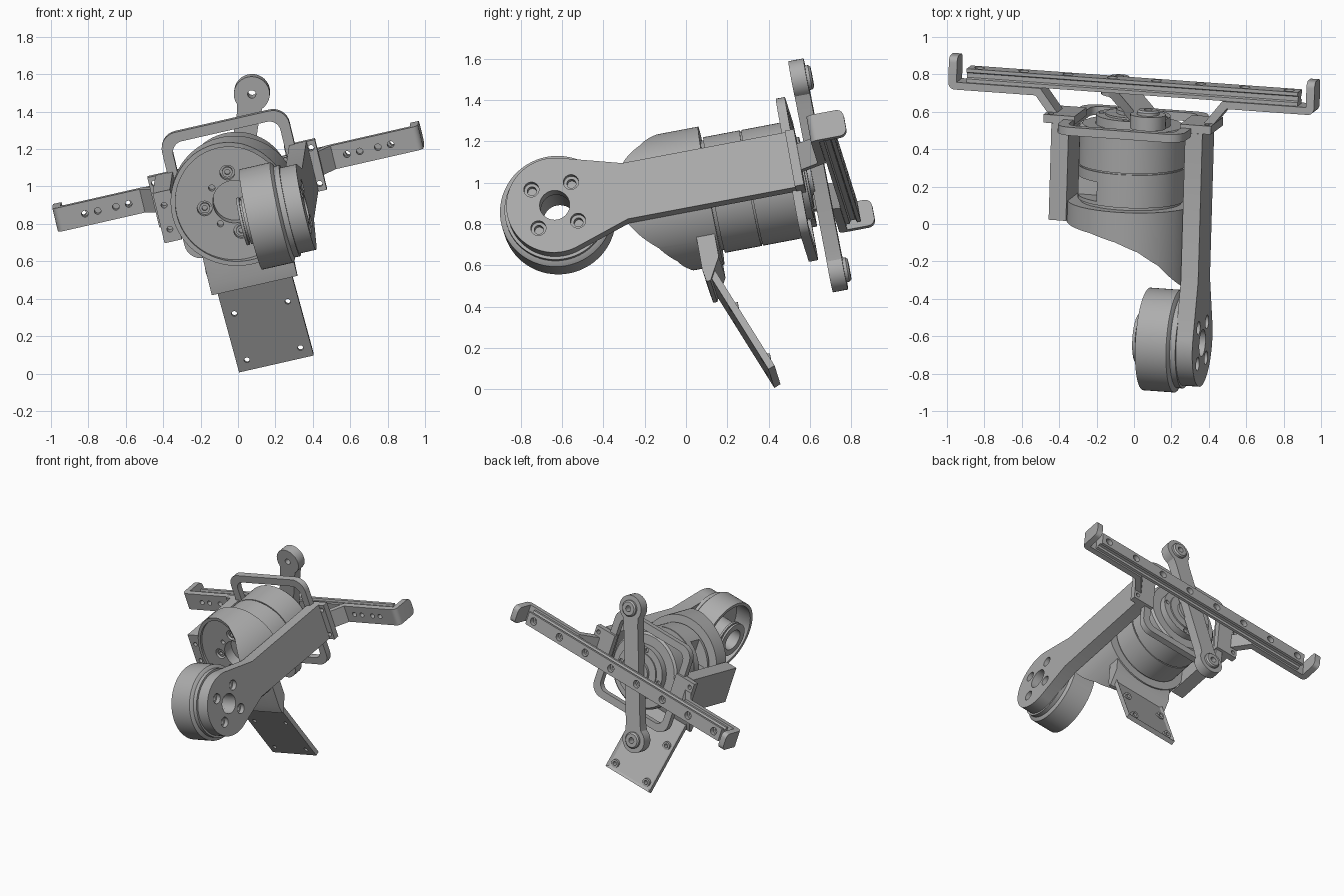
import bpy, bmesh
from math import sin, cos, pi, radians
from mathutils import Vector, Matrix

if "Cube" in bpy.data.objects:
    bpy.data.objects.remove(bpy.data.objects["Cube"])

# Tilted frame of the whole assembly: a = across, b = motor axis, c = up
u = Vector((.972, -.07, .221)).normalized()
v = Vector((.03, .982, .186))
v = (v - u * v.dot(u)).normalized()
w = u.cross(v)
FRAME = Matrix.Translation((-.017, .122, .937)) @ Matrix((u, v, w)).transposed().to_4x4()

grey = bpy.data.materials.new("plain grey")
grey.use_nodes = True
COLOR = (.42, .42, .42, 1)
grey.diffuse_color = COLOR
grey.node_tree.nodes["Principled BSDF"].inputs["Base Color"].default_value = COLOR
parts = []


def place(axis, p, q, t):
    return {"a": (t, p, q), "b": (p, t, q), "c": (p, q, t)}[axis]


def finish(name, bm):
    bmesh.ops.remove_doubles(bm, verts=bm.verts, dist=1e-5)
    bmesh.ops.recalc_face_normals(bm, faces=bm.faces)
    mesh = bpy.data.meshes.new(name)
    bm.to_mesh(mesh)
    bm.free()
    mesh.materials.append(grey)
    obj = bpy.data.objects.new(name, mesh)
    bpy.context.collection.objects.link(obj)
    obj.matrix_world = FRAME
    parts.append(obj)
    return obj


def prism(name, pts, axis, lo, hi, edit=None):
    """Extrude a closed outline along an axis."""
    bm = bmesh.new()
    ends = [[bm.verts.new(place(axis, p, q, t)) for p, q in pts] for t in (lo, hi)]
    n = len(pts)
    bm.faces.new(ends[0])
    bm.faces.new(ends[1])
    for i in range(n):
        j = (i + 1) % n
        bm.faces.new((ends[0][i], ends[0][j], ends[1][j], ends[1][i]))
    if edit:
        edit(bm)
    return finish(name, bm)


def lathe(name, profile, axis, centre=(0, 0), n=64):
    """Turn a closed (radius, position) outline about an axis."""
    bm = bmesh.new()
    rings = []
    for k in range(n):
        s, c = sin(2 * pi * k / n), cos(2 * pi * k / n)
        rings.append([bm.verts.new(place(axis, centre[0] + r * c, centre[1] + r * s, t))
                      for r, t in profile])
    m = len(profile)
    for k in range(n):
        A, B = rings[k], rings[(k + 1) % n]
        for i in range(m):
            j = (i + 1) % m
            if profile[i][0] or profile[j][0]:
                loop = [A[i], A[j], B[j], B[i]]
                if not profile[i][0]:
                    loop = [A[i], A[j], B[j]]
                elif not profile[j][0]:
                    loop = [A[i], A[j], B[i]]
                bm.faces.new(loop)
    bmesh.ops.remove_doubles(bm, verts=bm.verts, dist=1e-5)
    return finish(name, bm)


def rod(name, r, axis, lo, hi, centre=(0, 0), n=20):
    return lathe(name, [(0, lo), (r, lo), (r, hi), (0, hi)], axis, centre, n)


def box(name, a, b, c):
    return prism(name, rect(a, b), "c", *c)


def rect(x, y):
    return [(x[0], y[0]), (x[1], y[0]), (x[1], y[1]), (x[0], y[1])]


def arc(cx, cy, r, start, end, n):
    return [(cx + r * cos(radians(start + (end - start) * i / n)),
             cy + r * sin(radians(start + (end - start) * i / n))) for i in range(n + 1)]


def rounded(h, r):
    return [p for i, (x, y) in enumerate(((1, 1), (-1, 1), (-1, -1), (1, -1)))
            for p in arc(x * (h - r), y * (h - r), r, 90 * i, 90 * i + 90, 8)]


def cut(obj, *cutters):
    """Subtract the cutters for good and delete them."""
    for k in cutters:
        k.hide_render = True
        mod = obj.modifiers.new("cut", "BOOLEAN")
        mod.object, mod.operation, mod.solver = k, "DIFFERENCE", "EXACT"
    bpy.context.view_layer.update()
    dg = bpy.context.evaluated_depsgraph_get()
    mesh = bpy.data.meshes.new_from_object(obj.evaluated_get(dg))
    obj.modifiers.clear()
    obj.data = mesh
    for k in cutters:
        parts.remove(k)
        bpy.data.objects.remove(k)


# Main shell: a cup with a sloping front rim
shell = lathe("motor_shell", [(0, 0), (.34, 0), (.34, -.5), (.315, -.5), (.315, -.1), (0, -.1)], "b", n=96)
slope = [(-.5, -.7), (-.5, -.11), (-.34, -.115), (-.15, -.13), (0, -.165), (.12, -.215),
         (.22, -.29), (.32, -.42), (.4, -.47), (.4, -.7)]
cut(shell, prism("cutter", slope, "c", -.5, .5),
    rod("cutter", .115, "b", -.2, -.02, n=40),
    *[rod("cutter", .04, "b", -.2, -.06, p) for p in ((0, .163), (.163, 0), (0, -.163), (-.163, 0))],
    *[rod("cutter", .017, "b", -.2, -.05, (x * .1, y * .1)) for x in (-1, 1) for y in (-1, 1)])
for p in ((0, .163), (.163, 0), (0, -.163), (-.163, 0)):
    lathe("shell_screw", [(.014, -.07), (.028, -.07), (.028, -.09), (.014, -.09)], "b", p, 16)

# Motor body with a seam and a side window
motor = lathe("motor_body", [(0, -.01), (.27, -.01), (.27, .015), (.285, .015), (.285, .195), (.277, .195),
                             (.277, .203), (.285, .203), (.285, .405), (.27, .42), (0, .42)], "b", n=72)
cut(motor, box("cutter", (-.33, -.13), (.035, .14), (.08, .32)))
cap = lathe("motor_cap", [(0, .41), (.2, .41), (.2, .47), (.15, .47), (.15, .48),
                          (.09, .48), (.09, .5), (0, .5)], "b", n=48)
cut(cap, *[rod("cutter", .016, "b", .45, .55, (.175 * cos(k * pi / 2), .175 * sin(k * pi / 2)))
           for k in range(4)])

# Rounded square guard frame
guard = prism("guard_frame", rounded(.35, .09), "b", .4, .445)
cut(guard, prism("cutter", rounded(.295, .06), "b", .3, .5))

# Long side arm with a round end
AXLE = (-.742, 0)
arm = prism("long_arm", [(.42, -.135), (.42, .143), (-.385, .143)] + arc(*AXLE, .235, 76, 286, 40)
            + [(-.405, -.135)], "a", .32, .415)
holes = [(AXLE[0] + .138 * cos(pi / 4 + k * pi / 2), .138 * sin(pi / 4 + k * pi / 2)) for k in range(4)]
cut(arm, rod("cutter", .073, "a", .2, .5, AXLE, 40),
    *[rod("cutter", .037, "a", .38, .5, p) for p in holes],
    *[rod("cutter", .022, "a", .34, .39, p) for p in holes])

# Short arm on the other side
short = box("short_arm", (-.415, -.32), (-.105, .42), (-.135, .143))
cut(short, *[rod("cutter", .016, "b", -.2, -.03, (-.37, z)) for z in (-.067, .067)])

# Drum at the end of the long arm, open on its inner side
lathe("drum", [(.08, .325), (.25, .325), (.25, .295), (.262, .29), (.275, .28), (.275, .11),
               (.25, .11), (.25, .24), (.11, .24), (.11, .1), (.13, .1), (.13, .085), (.115, .085),
               (.115, .075), (.13, .075), (.13, .06), (.08, .06)], "a", AXLE)


# Hooked rail brackets, mirrored
def round_tip(bm):
    edges = [e for e in bm.edges if all(x.co.y > .72 for x in e.verts)
             and abs(e.verts[0].co.z - e.verts[1].co.z) < .01]
    bmesh.ops.bevel(bm, geom=edges, offset=.035, segments=5, affect="EDGES", profile=.5)


strip = [(.4, .46), (.455, .46), (.525, .55), (.96, .55)] + arc(.97, .585, .035, -90, 0, 6) \
    + [(1.005, .73), (.96, .73), (.96, .59), (.5, .59)]
for s in (-1, 1):
    bracket = prism("rail_bracket", [(s * x, y) for x, y in strip], "c", -.065, .065, round_tip)
    cut(bracket, *[rod("cutter", .018, "b", .5, .7, (s * x, 0)) for x in (.6, .67, .77, .84)])
    foot = prism("bracket_foot", rect((s * .29, s * .46), (-.14, .14)), "b", .42, .465)
    cut(foot, *[rod("cutter", .016, "b", .38, .5, (s * .43, z)) for z in (-.1, .1)])

# Grooved rail with a row of counterbored holes
half = [(.59, .05), (.61, .05), (.616, .035), (.64, .035), (.646, .05), (.665, .05)]
rail = prism("rail", half + [(b, -c) for b, c in reversed(half)], "a", -.91, .91)
spots = [(.243 * (k - 3.5), 0) for k in range(8)]
cut(rail, *[rod("cutter", .028, "b", .63, .7, p) for p in spots],
    *[rod("cutter", .015, "b", .55, .64, p) for p in spots])

# Swinging link behind the motor
TILT = radians(22.5)


def swing(p, q):
    return (p * cos(TILT) + q * sin(TILT), q * cos(TILT) - p * sin(TILT))


lobe = arc(0, .48, .096, -45, 225, 24) + [(-.062, .36)]
outline = [(.062, .36)] + lobe
outline += [(-x, -y) for x, y in outline]
link = prism("link", [swing(*p) for p in outline], "b", .49, .565)
cut(link, *[rod("cutter", .022, "b", .4, .7, swing(0, q)) for q in (-.48, .48)])
for q in (-.48, .48):
    lathe("link_bush", [(.022, .56), (.06, .56), (.06, .58), (.05, .59), (.022, .59)], "b", swing(0, q), 24)

# Clamp block under the shell and the slanted plate
clamp = prism("plate_clamp", [(-.1, -.2), (-.1, -.41), (-.09, -.47), (-.07, -.47), (-.01, -.36),
                              (-.01, -.2)], "a", -.235, .235)
cut(clamp, rod("cutter", .3, "b", -.3, .2, n=64))
TOP, END = Vector((-.085, -.40)), Vector((.128, -.95))
run = (END - TOP).normalized()
side = Vector((-run.y, run.x))
back = TOP + side * .035, END + side * .035


def rim(bm):
    face = max(bm.faces, key=lambda f: f.calc_center_median().dot(Vector((0, side.x, side.y)))
               if abs(f.normal.x) < .5 and f.calc_area() > .1 else -9)
    bmesh.ops.inset_region(bm, faces=[face], thickness=.025, depth=0)
    bmesh.ops.translate(bm, verts=face.verts, vec=Vector((0, side.x, side.y)) * -.012)


def calc(bm):
    bmesh.ops.recalc_face_normals(bm, faces=bm.faces)
    rim(bm)


plate = prism("slanted_plate", [TOP, END, back[1], back[0]], "a", -.205, .205, calc)
for x in (-.147, .147):
    for c in (-.61, -.89):
        b = TOP.x + run.x / run.y * (c - TOP.y)
        cut(plate, rod("cutter", .015, "b", b - .12, b + .2, (x, c), 16))
        lathe("plate_boss", [(.015, b + .02), (.03, b + .02), (.03, b + .042), (.015, b + .042)], "b", (x, c), 16)

# Smooth round surfaces, keep edges sharp
bpy.ops.object.select_all(action="DESELECT")
for obj in parts:
    obj.select_set(True)
bpy.context.view_layer.objects.active = parts[0]
bpy.ops.object.shade_smooth_by_angle(angle=radians(30))
